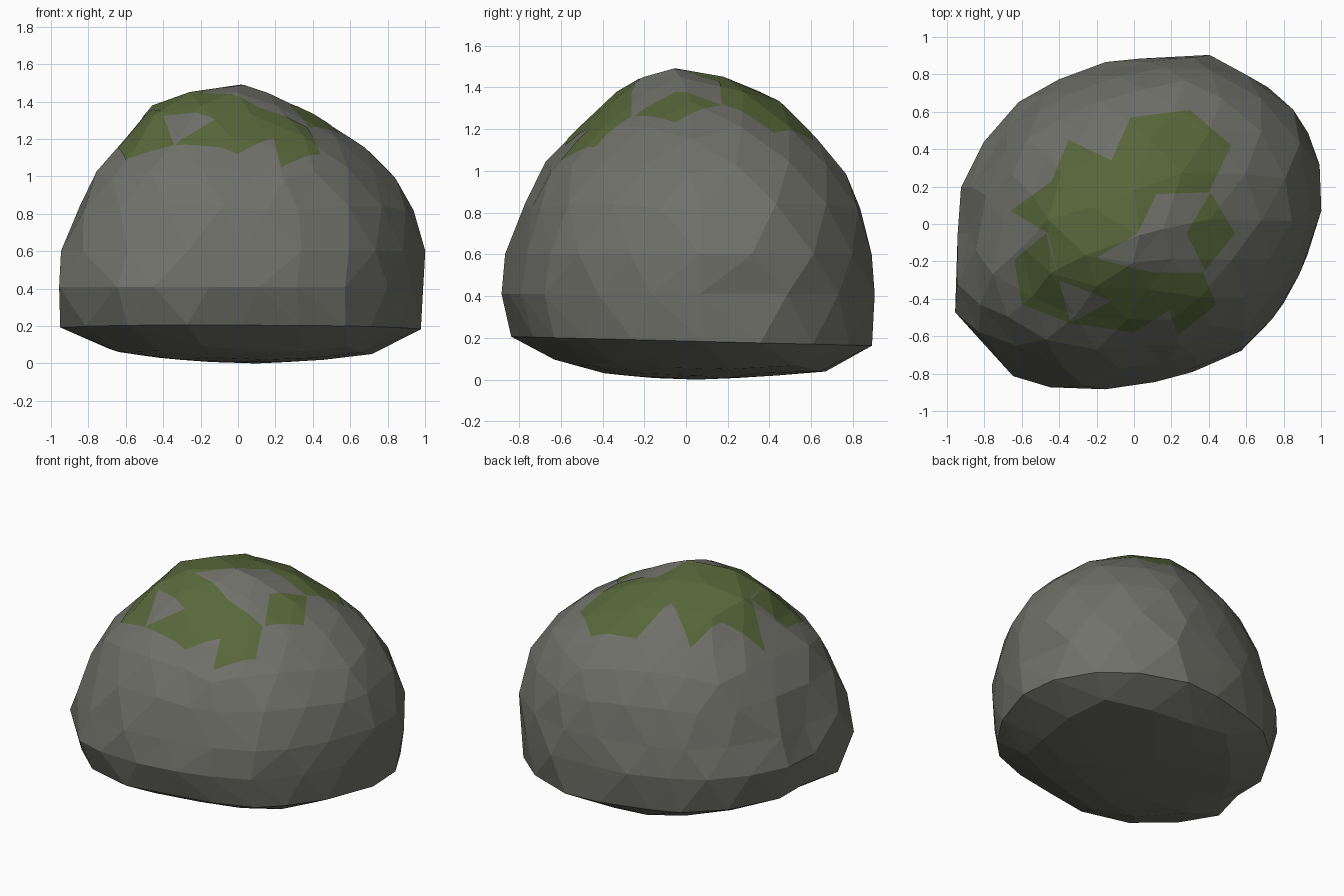
import bpy, bmesh, math, random
from mathutils import Vector

random.seed(4)
if "Cube" in bpy.data.objects:
    bpy.data.objects.remove(bpy.data.objects["Cube"])


def material(name, colour):
    mat = bpy.data.materials.new(name)
    mat.use_nodes = True
    mat.diffuse_color = (*colour, 1)
    mat.node_tree.nodes["Principled BSDF"].inputs["Base Color"].default_value = (*colour, 1)
    return mat


def make_object(name, bm, mat):
    mesh = bpy.data.meshes.new(name)
    bm.to_mesh(mesh)
    bm.free()
    mesh.materials.append(mat)
    obj = bpy.data.objects.new(name, mesh)
    bpy.context.collection.objects.link(obj)
    return obj


def lerp_table(x, table):
    for (x0, v0), (x1, v1) in zip(table, table[1:]):
        if x <= x1:
            return v0.lerp(v1, max(0, x - x0) / (x1 - x0))
    return table[-1][1]


def snap(value, targets, reach):
    near = min(targets, key=lambda target: abs(target - value))
    return near if abs(near - value) < reach else value


stone = material("stone grey", (0.165, 0.165, 0.145))
moss = material("moss green", (0.098, 0.137, 0.043))

# Plan outline at the widest level
outline = [(1, .07), (.94, .49), (.84, .62), (.72, .73), (.41, .9), (.04, .89), (-.3, .81),
           (-.6, .65), (-.79, .44), (-.91, .2), (-.93, -.05), (-1, -.33), (-.87, -.59),
           (-.63, -.8), (-.3, -.89), (0, -.84), (.32, -.78), (.58, -.67), (.88, -.28)]
polar = sorted((math.atan2(y, x), Vector((math.hypot(x, y), 0))) for x, y in outline)
polar = [(polar[-1][0] - math.tau, polar[-1][1])] + polar + [(polar[0][0] + math.tau, polar[0][1])]

# Side profile from base to summit: width factor, height, x shift, y shift
profile = [Vector(p) for p in [
    (0, 0, .1, .05), (.36, .012, .05, .05), (.7, .058, .03, .05), (.87, .12, .01, .04),
    (.955, .185, .015, .015), (1, .41, -.01, -.005), (.96, .68, .04, .005), (.855, .95, .03, .015),
    (.67, 1.15, .02, .02), (.54, 1.275, -.015, .025), (.365, 1.4, -.1, .025),
    (.16, 1.47, -.05, -.05), (0, 1.49, .03, -.06)]]
lengths = [0]
for a, b in zip(profile, profile[1:]):
    lengths.append(lengths[-1] + (b.xy - a.xy).length)
rings = [(l / lengths[-1], p) for l, p in zip(lengths, profile)]
rim_levels = [rings[4][0], rings[5][0]]

# Rock body: a faceted ball fitted to the outline and profile
bm = bmesh.new()
bmesh.ops.create_icosphere(bm, subdivisions=3, radius=1)
for v in bm.verts:
    t = 1 - math.acos(max(-1, min(1, v.co.z))) / math.pi
    t = snap(t, rim_levels, .03)
    width, height, shift_x, shift_y = lerp_table(t, rings)
    angle = math.atan2(v.co.y, v.co.x)
    if width > .9:
        angle = snap(angle, [p[0] for p in polar], .11)
    radius = lerp_table(angle, polar).x * width * random.uniform(.997, 1.012)
    v.co = (radius * math.cos(angle) + shift_x, radius * math.sin(angle) + shift_y, height)
    # The lower rim tips down towards the back
    if .05 < height < .3:
        v.co.z -= .025 * v.co.y
bmesh.ops.recalc_face_normals(bm, faces=bm.faces)
shell = bm.copy()
make_object("rock", bm, stone)

# Moss patches: plan shapes cut from a slightly larger copy of the rock
patches = {
    "moss_back": [(-.66, .07), (-.44, .23), (-.35, .45), (-.12, .34), (-.02, .57), (.3, .61),
                  (.52, .42), (.4, .17), (.12, .16), (.02, -.05), (-.2, -.18), (-.46, -.05)],
    "moss_front": [(-.46, -.05), (-.18, -.19), (.1, -.26), (.37, -.26), (.44, -.43), (.23, -.6),
                   (.19, -.46), (0, -.58), (-.34, -.53), (-.12, -.41), (-.4, -.3)],
    "moss_right": [(-.64, -.19), (-.47, -.05), (-.4, -.3), (-.34, -.53), (-.6, -.43)],
    "moss_left": [(.41, .17), (.54, -.05), (.38, -.25), (.28, -.05)],
}
for v in shell.verts:
    v.co += v.normal * .003
for name, shape in patches.items():
    patch = make_object(name, shell.copy(), moss)
    bm = bmesh.new()
    face = bm.faces.new([bm.verts.new((x, y, .6)) for x, y in shape])
    top = bmesh.ops.extrude_face_region(bm, geom=[face])["geom"]
    bmesh.ops.translate(bm, verts=[g for g in top if isinstance(g, bmesh.types.BMVert)],
                        vec=(0, 0, 1.4))
    bmesh.ops.recalc_face_normals(bm, faces=bm.faces)
    cutter = make_object(name + "_cutter", bm, moss)
    cutter.hide_render = True
    cut = patch.modifiers.new("cut", "BOOLEAN")
    cut.operation, cut.solver, cut.object = "INTERSECT", "EXACT", cutter
    bpy.context.view_layer.update()
    graph = bpy.context.evaluated_depsgraph_get()
    patch_mesh = bpy.data.meshes.new_from_object(patch.evaluated_get(graph))
    patch.modifiers.clear()
    # Keep only the visible top skin
    bm = bmesh.new()
    bm.from_mesh(patch_mesh)
    bm.normal_update()
    bmesh.ops.delete(bm, geom=[f for f in bm.faces if f.normal.z < .05], context="FACES")
    bm.to_mesh(patch_mesh)
    bm.free()
    patch.data = patch_mesh
    bpy.data.objects.remove(cutter)
shell.free()
